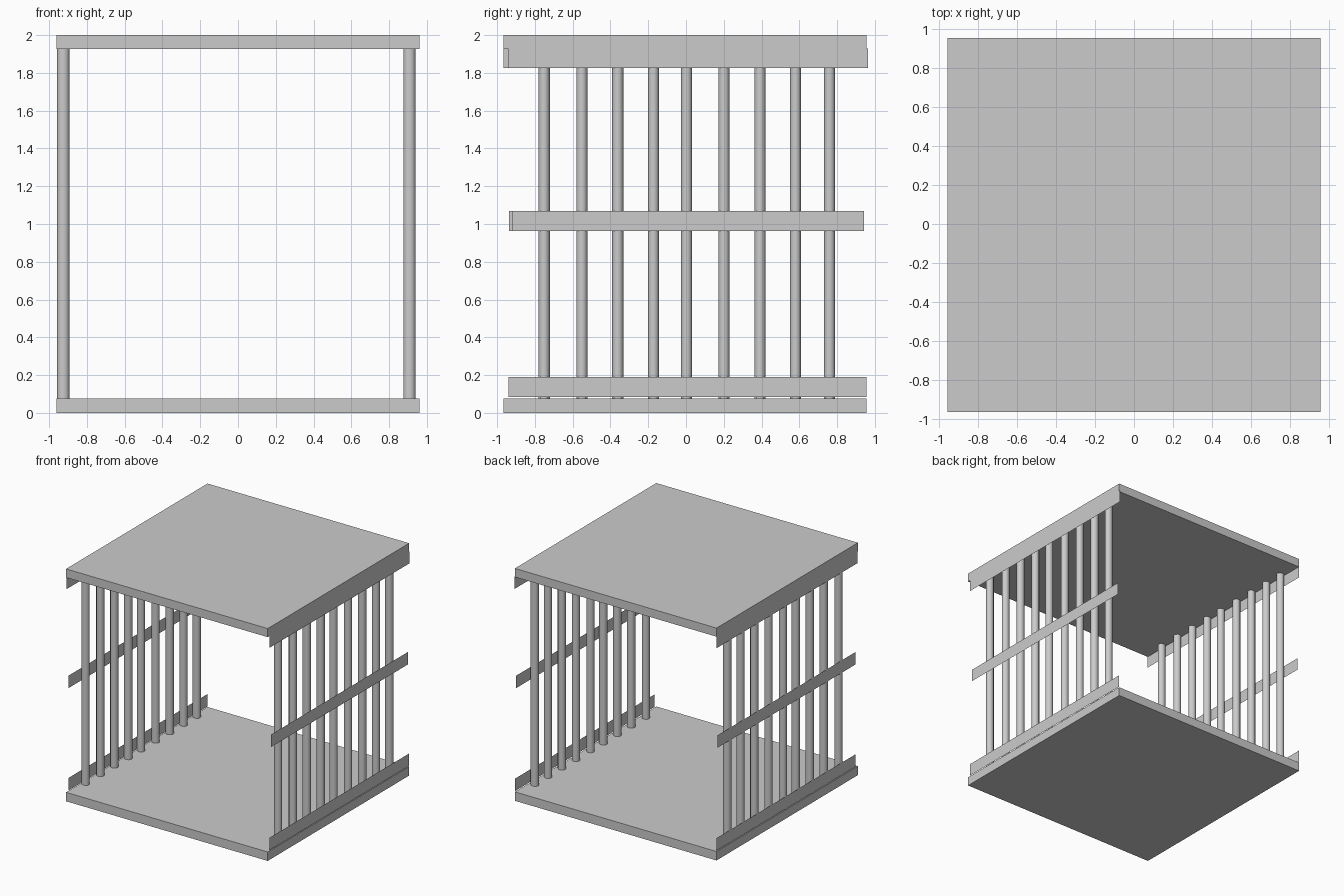
import bpy, bmesh
from mathutils import Matrix

if "Cube" in bpy.data.objects:
    bpy.data.objects.remove(bpy.data.objects["Cube"])


def finish(name, bm):
    mesh = bpy.data.meshes.new(name)
    bm.to_mesh(mesh)
    bm.free()
    ob = bpy.data.objects.new(name, mesh)
    bpy.context.collection.objects.link(ob)
    return ob


def box(name, lo, hi):
    bm = bmesh.new()
    bmesh.ops.create_cube(bm, size=1)
    for v in bm.verts:
        v.co = [(a + b) / 2 + c * (b - a) for a, b, c in zip(lo, hi, v.co)]
    return finish(name, bm)


def rail(name, x, y0, y1, z0, z1):
    # flat strip facing outward
    bm = bmesh.new()
    pts = [(x, y0, z0), (x, y1, z0), (x, y1, z1), (x, y0, z1)]
    if x < 0:
        pts.reverse()
    bm.faces.new([bm.verts.new(p) for p in pts])
    return finish(name, bm)


def bar(name, x, y, z0, z1):
    bm = bmesh.new()
    bmesh.ops.create_cone(bm, cap_ends=True, segments=12, radius1=1, radius2=1, depth=z1 - z0,
                          matrix=Matrix.Translation((0, 0, (z0 + z1) / 2)))
    for v in bm.verts:
        v.co.x = x + v.co.x * 0.033
        v.co.y = y + v.co.y * 0.030
    for f in bm.faces:
        f.smooth = abs(f.normal.z) < 0.5
    for e in bm.edges:
        if abs(e.verts[0].co.z - e.verts[1].co.z) < 0.01:
            e.smooth = False
    return finish(name, bm)


# floor and roof slabs
box("floor_slab", (-0.96, -0.967, 0), (0.96, 0.956, 0.077))
box("roof_slab", (-0.96, -0.967, 1.926), (0.96, 0.956, 2))

# flat rails outside the bars
rail("right_top_rail", 0.96, -0.94, 0.964, 1.825, 1.93)
rail("right_middle_rail", 0.96, -0.92, 0.942, 0.963, 1.07)
rail("right_bottom_rail", 0.96, -0.94, 0.955, 0.083, 0.19)
rail("left_top_rail", -0.958, -0.967, 0.955, 1.825, 1.93)
rail("left_middle_rail", -0.958, -0.938, 0.937, 0.963, 1.07)
rail("left_bottom_rail", -0.958, -0.938, 0.955, 0.083, 0.19)

# nine slightly uneven bars on each side
bar_ys = [-0.751, -0.551, -0.361, -0.172, 0.003, 0.201, 0.392, 0.58, 0.76]
for side, x in (("left", -0.925), ("right", 0.908)):
    for i, y in enumerate(bar_ys):
        bar(f"{side}_bar_{i + 1}", x, y, 0.077, 1.926)
